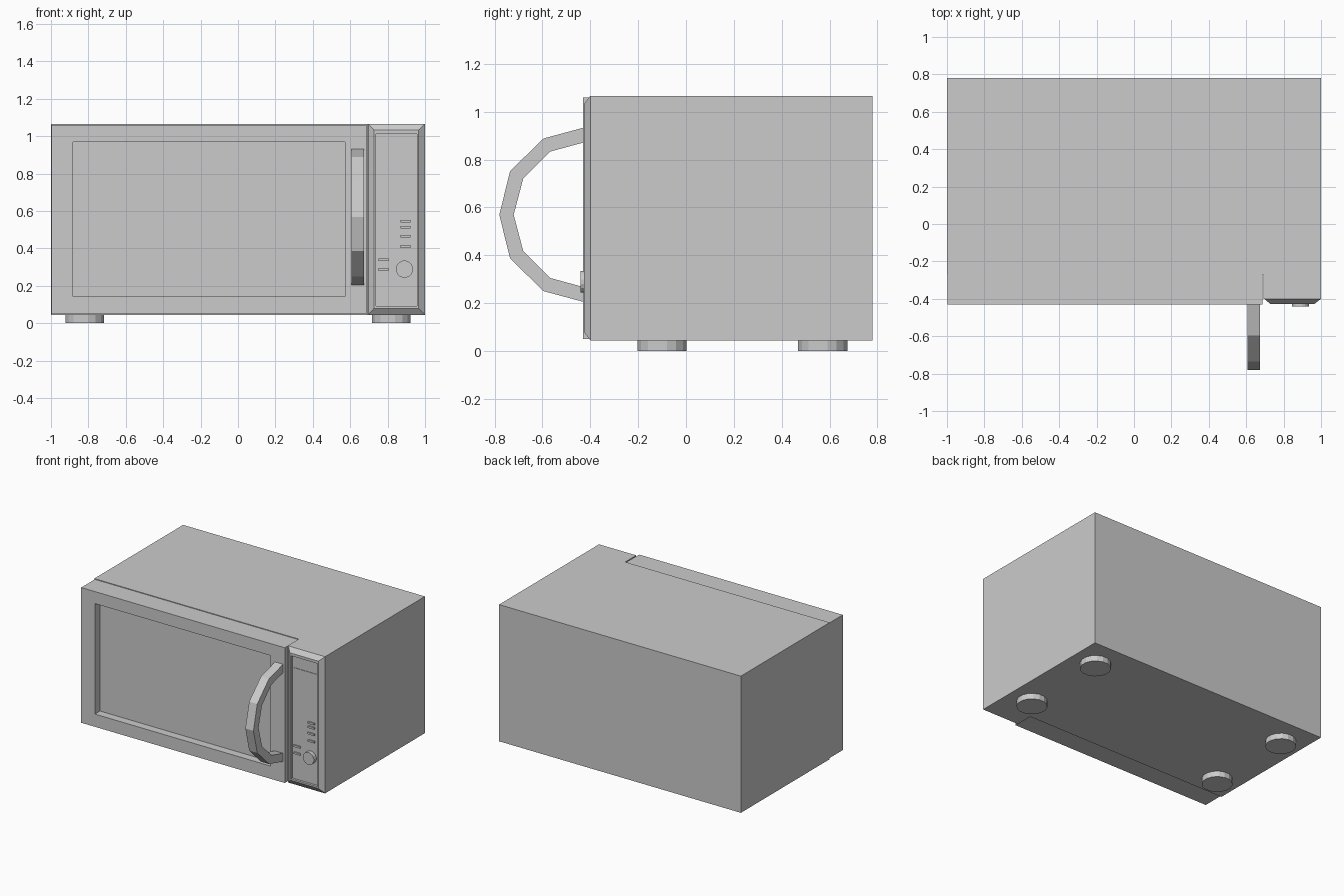
import bpy
import bmesh
from math import pi
from mathutils import Matrix

default = bpy.data.objects.get("Cube")
if default:
    bpy.data.objects.remove(default)

grey = bpy.data.materials.new("plain grey")
grey.use_nodes = True
grey.diffuse_color = (0.6, 0.6, 0.6, 1)
grey.node_tree.nodes["Principled BSDF"].inputs["Base Color"].default_value = (0.6, 0.6, 0.6, 1)


def finish(name, bm):
    bmesh.ops.recalc_face_normals(bm, faces=bm.faces)
    mesh = bpy.data.meshes.new(name)
    bm.to_mesh(mesh)
    bm.free()
    mesh.materials.append(grey)
    obj = bpy.data.objects.new(name, mesh)
    bpy.context.collection.objects.link(obj)
    return obj


def extruded(name, outline, offset):
    """Prism: a flat outline of 3D points swept along an offset."""
    bm = bmesh.new()
    face = bm.faces.new([bm.verts.new(p) for p in outline])
    swept = bmesh.ops.extrude_face_region(bm, geom=[face], use_keep_orig=True)
    moved = [v for v in swept["geom"] if isinstance(v, bmesh.types.BMVert)]
    bmesh.ops.translate(bm, verts=moved, vec=offset)
    return finish(name, bm)


def stepped_panel(name, rings):
    """Closed shell through rectangles (x0, x1, z0, z1, y), capped at both ends."""
    bm = bmesh.new()
    loops = [[bm.verts.new((x, y, z)) for x, z in ((x0, z0), (x1, z0), (x1, z1), (x0, z1))]
             for x0, x1, z0, z1, y in rings]
    for a, b in zip(loops, loops[1:]):
        for i in range(4):
            j = (i + 1) % 4
            bm.faces.new((a[i], a[j], b[j], b[i]))
    bm.faces.new(loops[0])
    bm.faces.new(loops[-1])
    return finish(name, bm)


def disc(name, radius, depth, centre, tilt=0):
    bm = bmesh.new()
    bmesh.ops.create_cone(bm, cap_ends=True, segments=16, radius1=radius, radius2=radius,
                          depth=depth,
                          matrix=Matrix.Translation(centre) @ Matrix.Rotation(tilt, 4, "X")
                          @ Matrix.Rotation(pi / 16, 4, "Z"))
    return finish(name, bm)


# Cabinet with a notch in its front left for the door
BOTTOM, TOP, FRONT, BACK, NOTCH = 0.043, 1.065, -0.4, 0.78, -0.27
plan = [(-1, BACK), (-1, NOTCH), (0.692, NOTCH), (0.692, FRONT), (1, FRONT), (1, BACK)]
extruded("cabinet", [(x, y, BOTTOM) for x, y in plan], (0, 0, TOP - BOTTOM))

# Door with a sunken window
DOOR_FRONT = -0.43
outer = (-0.996, 0.688, 0.049, 1.06)
window = (-0.882, 0.572, 0.144, 0.97)
stepped_panel("door", [outer + (NOTCH,), outer + (DOOR_FRONT,),
                       window + (DOOR_FRONT,), window + (-0.37,)])

# Control panel: bevelled bezel, thin rim and sunken face
FACE = -0.41
bezel = (0.697, 1, 0.045, 1.065)
rim = (0.728, 0.965, 0.08, 1.032)
inner = (0.738, 0.956, 0.092, 1.012)
stepped_panel("control_panel", [bezel + (FRONT,), rim + (-0.427,),
                                inner + (-0.427,), inner + (FACE,)])


# Display, buttons and knob
def plate(name, x0, x1, z0, z1, thickness):
    stepped_panel(name, [(x0, x1, z0, z1, FACE), (x0, x1, z0, z1, FACE - thickness)])


plate("display", 0.751, 0.938, 0.816, 0.922, 0.004)
for side, x, heights in (("right", 0.869, (0.545, 0.513, 0.465, 0.41)),
                         ("left", 0.752, (0.34, 0.287))):
    for number, z in enumerate(heights, 1):
        plate(f"{side}_button_{number}", x, x + 0.053, z - 0.007, z + 0.007, 0.009)
disc("knob", 0.046, 0.03, (0.89, FACE - 0.015, 0.289), pi / 2)

# Bowed handle, mirrored about its middle height
MIDDLE = 0.569
outside = [(-0.428, 0.364), (-0.595, 0.319), (-0.735, 0.183), (-0.78, 0)]
inside = [(-0.428, 0.302), (-0.568, 0.264), (-0.68, 0.152), (-0.72, 0)]


def mirrored(half):
    return half + [(y, -z) for y, z in reversed(half[:-1])]


bow = mirrored(outside) + mirrored(inside)[::-1]
extruded("handle", [(0.607, y, MIDDLE + z) for y, z in bow], (0.067, 0, 0))

# Four round feet
for end, y in (("front", -0.1), ("back", 0.571)):
    for side, x in (("left", 0.82), ("right", -0.82)):
        disc(f"{end}_{side}_foot", 0.105, 0.046, (x, y, 0.023))
